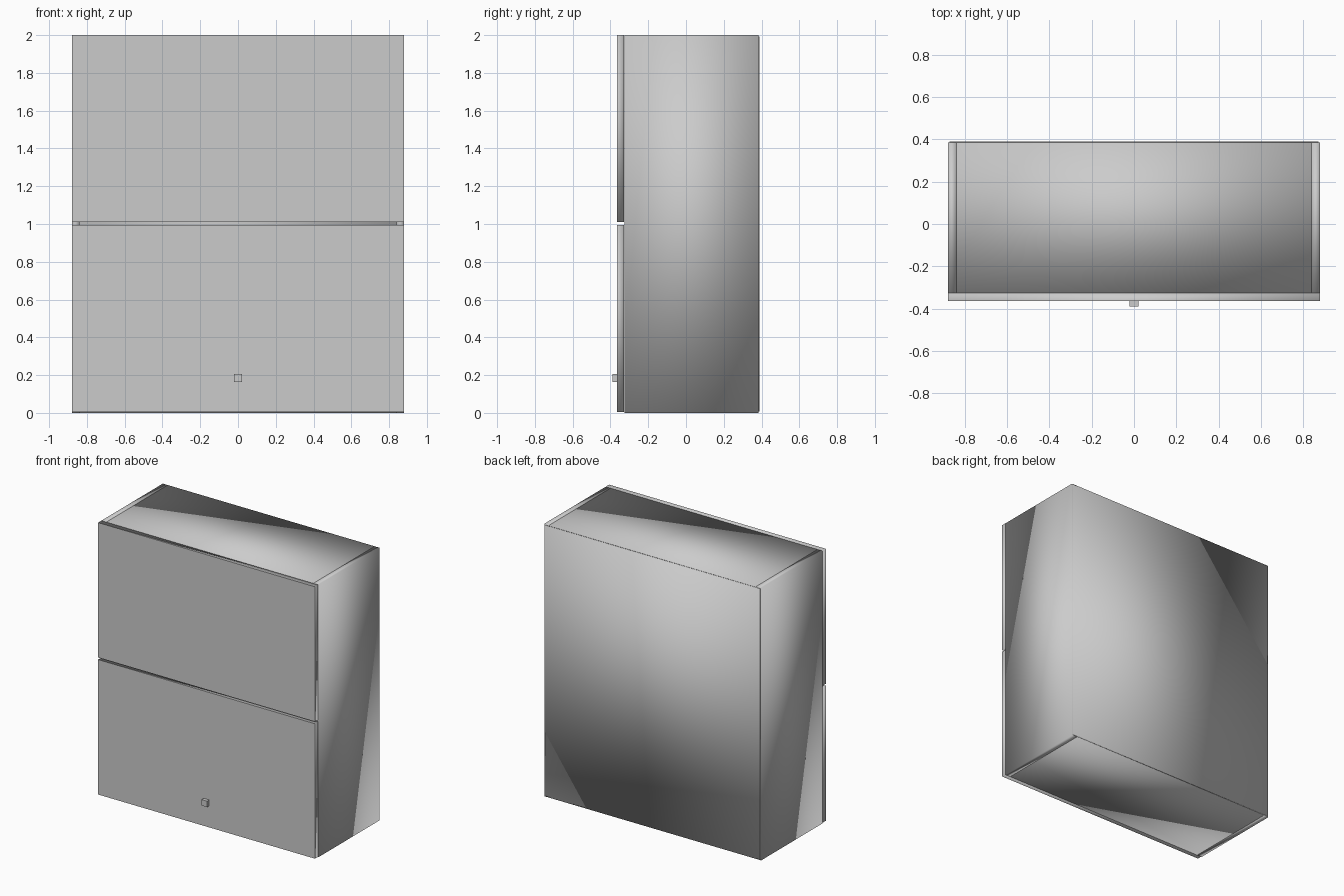
import bpy
import bmesh

cube = bpy.data.objects.get("Cube")
if cube:
    bpy.data.objects.remove(cube, do_unlink=True)

grey = bpy.data.materials.new("light_grey")
grey.use_nodes = True
colour = (0.6, 0.6, 0.6, 1)
grey.diffuse_color = colour
grey.node_tree.nodes["Principled BSDF"].inputs["Base Color"].default_value = colour


def box(name, low, high, smooth=True, flat_front=False):
    """Box between two corners, with soft normals or a crisp front face."""
    bm = bmesh.new()
    bmesh.ops.create_cube(bm, size=1)
    for v in bm.verts:
        v.co = [high[i] if v.co[i] > 0 else low[i] for i in range(3)]
    bm.normal_update()
    for face in bm.faces:
        face.smooth = smooth
        if flat_front and face.normal.y < -0.5:
            face.smooth = False
            for edge in face.edges:
                edge.smooth = False
    mesh = bpy.data.meshes.new(name)
    bm.to_mesh(mesh)
    bm.free()
    mesh.materials.append(grey)
    obj = bpy.data.objects.new(name, mesh)
    bpy.context.collection.objects.link(obj)
    return obj


half_w, height, board = 0.88, 2.0, 0.04
inner = half_w - board
door_front, front, back = -0.365, -0.325, 0.385

# Carcass boards
box("right_side_panel", (-half_w, front, 0), (-inner, back, height))
box("left_side_panel", (inner, front, 0), (half_w, back, height))
box("bottom_panel", (-inner, front, 0), (inner, back, board))
box("top_panel", (-inner, front, height - board), (inner, back, height))
box("back_panel", (-0.873, back, 0.007), (0.873, 0.39, height - 0.007))

# Two lift-up doors with a narrow gap between them
for name, z0, z1 in (("lower_door", 0.005, 0.995), ("upper_door", 1.01, height)):
    box(name, (-half_w, door_front, z0), (half_w, front - 0.002, z1), flat_front=True)

# Small square knob on the lower door
box("door_knob", (-0.022, -0.39, 0.163), (0.022, door_front, 0.207), smooth=False)
